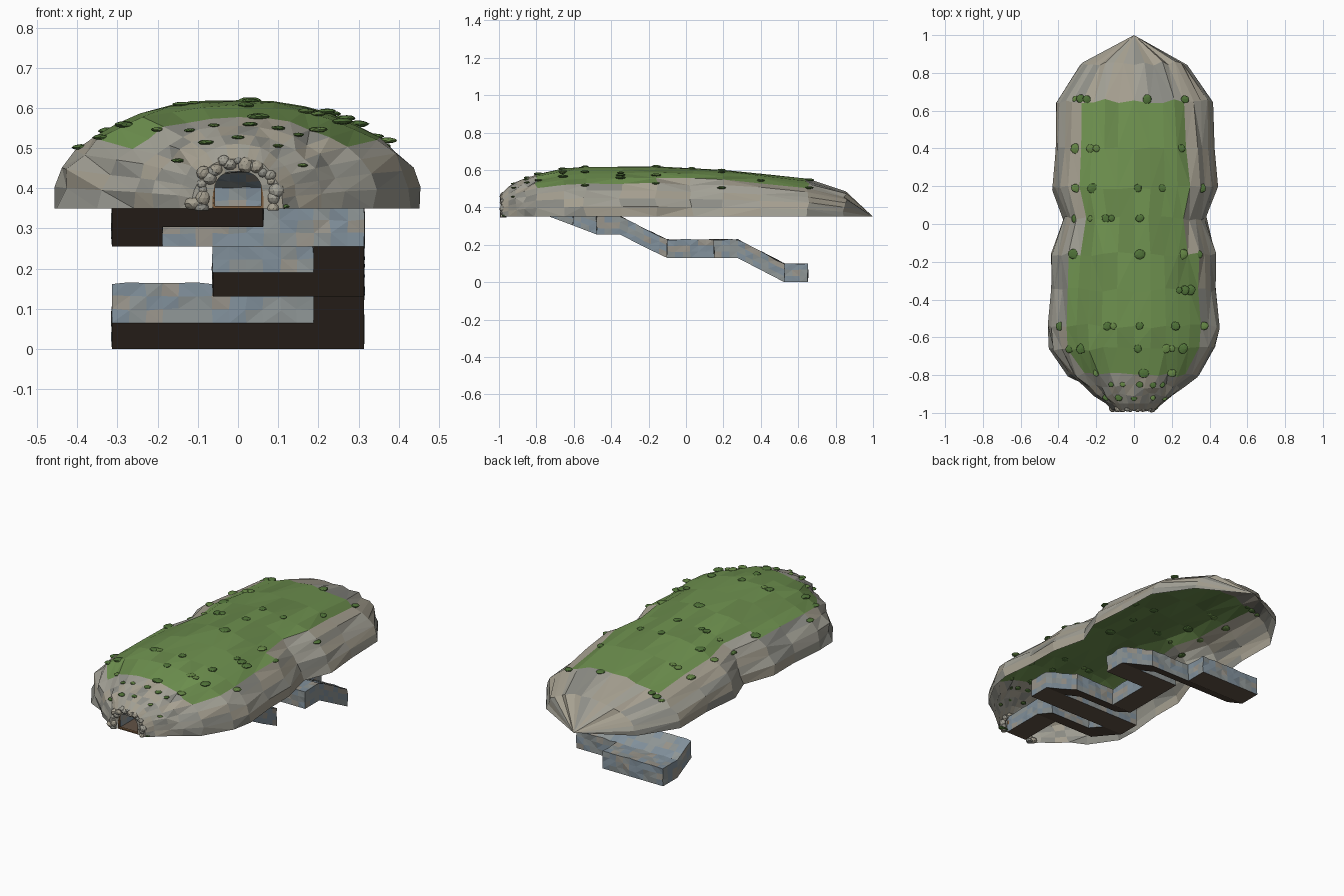
import bpy, bmesh, math, random
from mathutils import Vector, Matrix

if "Cube" in bpy.data.objects:
    bpy.data.objects.remove(bpy.data.objects["Cube"])

random.seed(4)
BASE = 0.35


def mat(name, r, g, b):
    m = bpy.data.materials.new(name)
    m.diffuse_color = (r, g, b, 1)
    m.use_nodes = True
    m.node_tree.nodes["Principled BSDF"].inputs["Base Color"].default_value = m.diffuse_color
    return m


ROCK = [mat("rock_grey", .36, .35, .30), mat("rock_tan", .38, .35, .28), mat("rock_dark", .27, .27, .24)]
GRASS = [mat("grass", .16, .29, .08), mat("grass_dark", .14, .25, .07)]
WALL = [mat("wall_grey", .27, .30, .30), mat("wall_blue", .22, .28, .33), mat("wall_tan", .32, .30, .26)]
FLOOR = mat("earth_floor", .12, .085, .06)
BUSH = [mat("bush", .08, .17, .04), mat("bush_light", .13, .24, .06)]
TIMBER = mat("timber", .20, .11, .05)


def finish(name, bm, mats):
    me = bpy.data.meshes.new(name)
    bm.to_mesh(me)
    bm.free()
    for m in mats:
        me.materials.append(m)
    ob = bpy.data.objects.new(name, me)
    bpy.context.collection.objects.link(ob)
    return ob


# Hill sections: y, half width, height
RINGS = [(-.98, .064, .092), (-.985, .115, .125), (-.95, .15, .16), (-.905, .215, .185), (-.86, .265, .207),
         (-.80, .345, .228), (-.66, .445, .257), (-.54, .457, .268), (-.35, .445, .271), (-.16, .435, .268),
         (.03, .385, .259), (.19, .44, .250), (.40, .425, .232), (.65, .412, .202), (.85, .28, .138)]
N = 18


def ring_point(y, w, h, t, p):
    c, s = math.cos(t), math.sin(t)
    return Vector((w * math.copysign(abs(c) ** p, c), y, BASE + h * max(s, 0) ** p))


# Hill shell, open below, with a grass cap
bm = bmesh.new()
rows = []
for i, (y, w, h) in enumerate(RINGS):
    row = []
    for k in range(N + 1):
        p = ring_point(y, w, h, math.pi * k / N, .7 if i == 0 else .92)
        if i > 0:
            f = 1 + random.uniform(-.035, .02)
            if abs(k - N / 2) < 3:
                f = 1 + random.uniform(-.015, .005)
            p.x *= f
            p.z = BASE + (p.z - BASE) * f
            p.y += random.uniform(-.012, .012) if i > 2 else 0
        row.append(bm.verts.new(p))
    rows.append(row)
tip = bm.verts.new((0, 1, BASE))
for a, b in zip(rows, rows[1:]):
    for k in range(N):
        bm.faces.new((a[k], b[k], b[k + 1], a[k + 1]))
for k in range(N):
    bm.faces.new((rows[-1][k], tip, rows[-1][k + 1]))
for i, f in enumerate(bm.faces):
    f.material_index = random.choice((0, 0, 1, 1, 2))
    r, k = divmod(i, N)
    y = f.calc_center_median().y
    edge = 5 if y > -.1 else 4
    if -.82 < y < .65 and edge <= k < N - edge:
        f.material_index = random.choice((3, 3, 4))
bmesh.ops.triangulate(bm, faces=bm.faces[:], quad_method='SHORT_EDGE')
bmesh.ops.recalc_face_normals(bm, faces=bm.faces[:])
if sum(f.normal.z for f in bm.faces) < 0:
    bmesh.ops.reverse_faces(bm, faces=bm.faces[:])
finish("hill", bm, ROCK + GRASS)

# Winding tunnel: occupied columns per row, floor height per row edge
CELL = .1255
PLAN = ["2", "2", "012", "0", "01234", "4", "234", "2", "2", "234", "4", "01234", "012"]
ZF = [.35, .35, .35, .303, .255, .255, .19, .13, .13, .13, .13, .065, 0, 0]
cells = {(int(c), j) for j, cols in enumerate(PLAN) for c in cols}
bm = bmesh.new()


def corner(i, j, up):
    height = .09 if j < 2 else .098
    return Vector(((i - 2.5) * CELL, -.98 + j * CELL, ZF[j] + (height if up else 0)))


def quad(pts, mi):
    bm.faces.new([bm.verts.new(p) for p in pts]).material_index = mi


for i, j in sorted(cells):
    sq = [(i, j), (i + 1, j), (i + 1, j + 1), (i, j + 1)]
    quad([corner(*q, False) for q in reversed(sq)], 3)
    quad([corner(*q, True) for q in sq], 0)
    for n, (dx, dy) in enumerate([(0, -1), (1, 0), (0, 1), (-1, 0)]):
        if (i + dx, j + dy) in cells or j + dy < 0:
            continue
        a, b = sq[n], sq[(n + 1) % 4]
        quad([corner(*a, False), corner(*b, False), corner(*b, True), corner(*a, True)], 0)
bmesh.ops.remove_doubles(bm, verts=bm.verts[:], dist=1e-4)
bmesh.ops.subdivide_edges(bm, edges=bm.edges[:], cuts=2, use_grid_fill=True)
for v in bm.verts:
    if all(f.material_index != 3 for f in v.link_faces):
        v.co += Vector([random.uniform(-.003, .003) for _ in range(3)])
for f in bm.faces[:]:
    if f.material_index != 3:
        f.material_index = random.choice((0, 0, 1, 1, 2))
bmesh.ops.triangulate(bm, faces=[f for f in bm.faces if f.material_index != 3])
finish("tunnel", bm, WALL + [FLOOR])


def lump(bm, pos, size, mi, sub=1, rough=.12):
    m = Matrix.Translation(pos) @ Matrix.Rotation(random.uniform(0, 6), 4, 'Z') @ Matrix.Diagonal((*size, 1))
    res = bmesh.ops.create_icosphere(bm, subdivisions=sub, radius=1, matrix=m)
    for v in res['verts']:
        v.co = Vector(pos) + (v.co - Vector(pos)) * (1 + random.uniform(-rough, rough))
        v.co.z = max(v.co.z, BASE - .005)
        v.co.y = max(v.co.y, -1)
        for f in v.link_faces:
            f.material_index = mi


# Boulders around the cave mouth
bm = bmesh.new()
for k in range(19):
    p = ring_point(-.978, random.uniform(.085, .105), random.uniform(.108, .125), math.pi * k / 18, .9)
    r = random.uniform(.011, .02)
    lump(bm, p, (r, r, r * random.uniform(.8, 1.1)), random.randrange(3), 2, .06)
lump(bm, (-.112, -.975, .362), (.022, .02, .016), 1, 2, .06)
lump(bm, (-.085, -.975, .438), (.022, .018, .018), 1, 2, .06)
finish("mouth_boulders", bm, ROCK)

# Timber portal frame
bm = bmesh.new()
for x, z, sx, sz in [(-.06, .39, .006, .08), (.06, .39, .006, .08), (0, .353, .12, .006)]:
    bmesh.ops.create_cube(bm, size=1, matrix=Matrix.Translation((x, -.97, z)) @ Matrix.Diagonal((sx, .014, sz, 1)))
finish("portal_frame", bm, [TIMBER])


# Shrubs resting on the hill surface
def surface(x, y):
    for (y0, w0, h0), (y1, w1, h1) in zip(RINGS[1:], RINGS[2:]):
        if y0 <= y <= y1:
            t = (y - y0) / (y1 - y0)
            w, h = w0 + (w1 - w0) * t, h0 + (h1 - h0) * t
            return BASE + h * max(1 - min(abs(x) / w, 1) ** 2.17, 0) ** .46
    return BASE


SHRUBS = {.66: [-.31, -.28, -.25, .07, .27], .40: [-.31, -.23, -.2, .25], .19: [-.31, -.22, .02, .15, .36],
          .03: [-.31, -.23, -.15, -.12, .03], -.16: [-.32, .03, .26, .34], -.35: [.24, .27, .3],
          -.54: [-.39, -.14, -.11, .03, .22, .37], -.66: [-.34, -.28, .02, .17, .2, .26],
          -.79: [-.2, .05, .2], -.85: [-.12, -.06, .03, .1, .15], -.92: [-.15, -.08, 0, .1, .16]}
bm = bmesh.new()
for y, xs in SHRUBS.items():
    for x in xs:
        r = random.uniform(.018, .03) * (1 if y > -.8 else .75)
        lump(bm, (x, y, surface(x, y)), (r, r * .9, r * .3), random.choice((0, 0, 1)), 2, .08)
for x in (.085, .1, .115):
    lump(bm, (x, -.97, .355), (.014, .014, .006), 0, 2, .08)
finish("shrubs", bm, BUSH)
